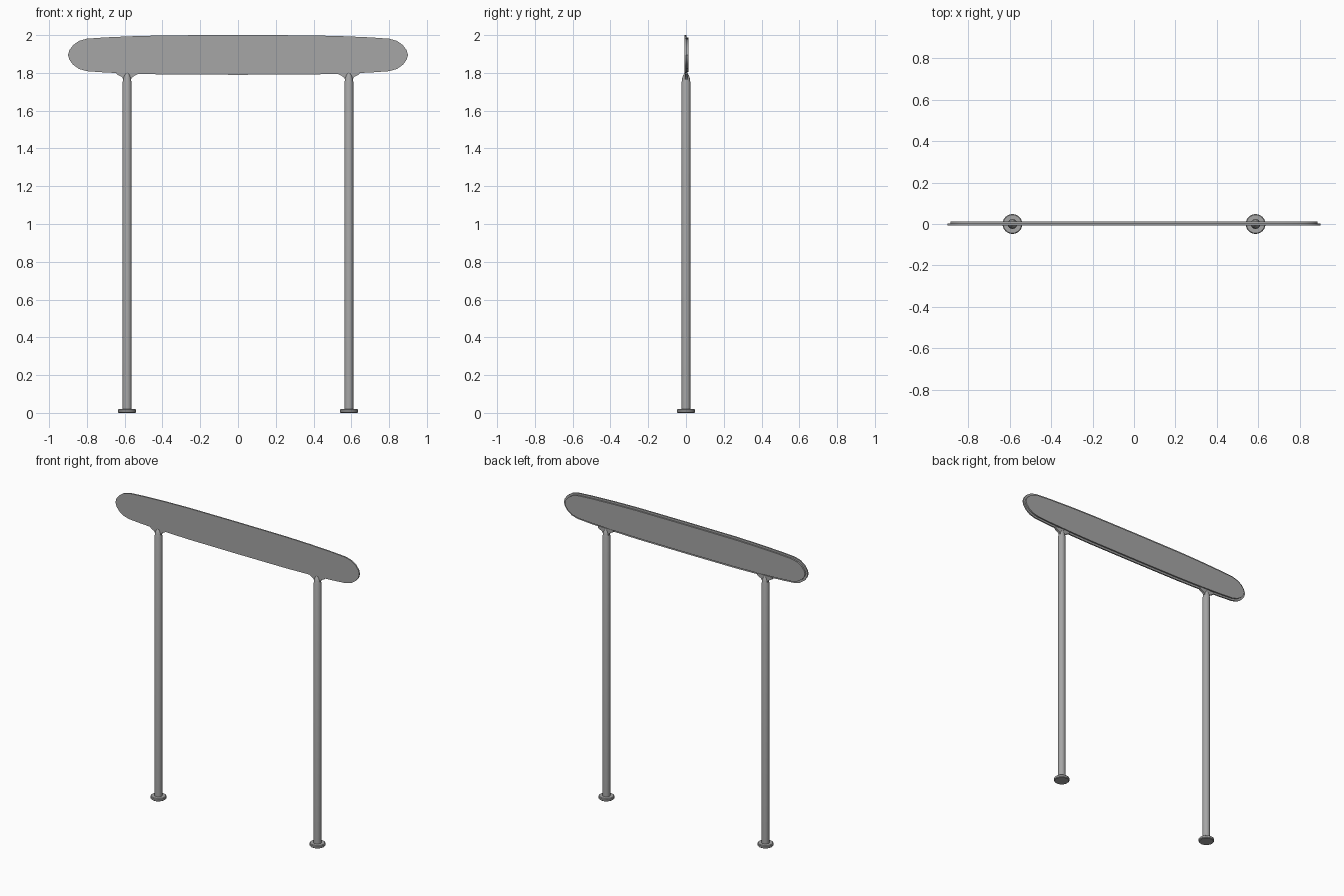
import bpy, bmesh, math

if "Cube" in bpy.data.objects:
    bpy.data.objects.remove(bpy.data.objects["Cube"])

grey = bpy.data.materials.new("metal_grey")
grey.diffuse_color = (0.38, 0.38, 0.38, 1)
grey.use_nodes = True
grey.node_tree.nodes["Principled BSDF"].inputs["Base Color"].default_value = grey.diffuse_color


def finish(name, bm):
    bmesh.ops.recalc_face_normals(bm, faces=bm.faces)
    me = bpy.data.meshes.new(name)
    bm.to_mesh(me)
    bm.free()
    me.materials.append(grey)
    ob = bpy.data.objects.new(name, me)
    bpy.context.collection.objects.link(ob)
    bpy.ops.object.select_all(action='DESELECT')
    ob.select_set(True)
    bpy.context.view_layer.objects.active = ob
    bpy.ops.object.shade_smooth_by_angle(angle=math.radians(30))
    return ob


def slab(name, pts, y0, y1):
    """Extrude an (x, z) outline from y0 to y1."""
    bm = bmesh.new()
    face = bm.faces.new([bm.verts.new((x, y0, z)) for x, z in pts])
    ext = bmesh.ops.extrude_face_region(bm, geom=[face])["geom"]
    for v in ext:
        if isinstance(v, bmesh.types.BMVert):
            v.co.y = y1
    return finish(name, bm)


def lathe(name, prof, cx, n=24):
    """Closed turned solid from (radius, z) rings."""
    bm = bmesh.new()
    rings = [[bm.verts.new((cx + r * math.cos(2 * math.pi * i / n),
                            r * math.sin(2 * math.pi * i / n), z))
              for i in range(n)] for r, z in prof]
    for a, b in zip(rings, rings[1:]):
        for i in range(n):
            j = (i + 1) % n
            bm.faces.new((a[i], a[j], b[j], b[i]))
    bm.faces.new(rings[0])
    bm.faces.new(rings[-1])
    return finish(name, bm)


# quarter outline of the sign board, relative to its centre
QUARTER = [(0, .105), (.36, .104), (.534, .100), (.70, .093), (.80, .086),
           (.842, .074), (.873, .052), (.893, .025), (.90, 0)]


def board(sx, sz):
    q = [(x * sx, z * sz) for x, z in QUARTER]
    out = q + [(x, -z) for x, z in q[-2::-1]]
    out += [(-x, z) for x, z in out[-2:0:-1]]
    return [(x, 1.895 + z) for x, z in out]


# front board and slightly smaller backing board
slab("sign_front_board", board(1, 1), -0.007, 0.002)
slab("sign_back_board", board(0.985, 0.87), 0.002, 0.012)

# posts with feet, tapered caps and flared brackets
for side, cx in (("left", -0.587), ("right", 0.587)):
    lathe(side + "_post", [(.0235, .015), (.0235, 1.753), (.0215, 1.758),
                           (.0205, 1.772), (.015, 1.787), (.007, 1.80)], cx)
    lathe(side + "_foot", [(.044, 0), (.048, .004), (.048, .016), (.044, .02)], cx)
    half = [(.056, 1.806), (.055, 1.793), (.042, 1.786), (.028, 1.778), (.018, 1.762)]
    pts = half + [(-x, z) for x, z in reversed(half)]
    slab(side + "_bracket", [(cx + x, z) for x, z in pts], -0.006, 0.009)
